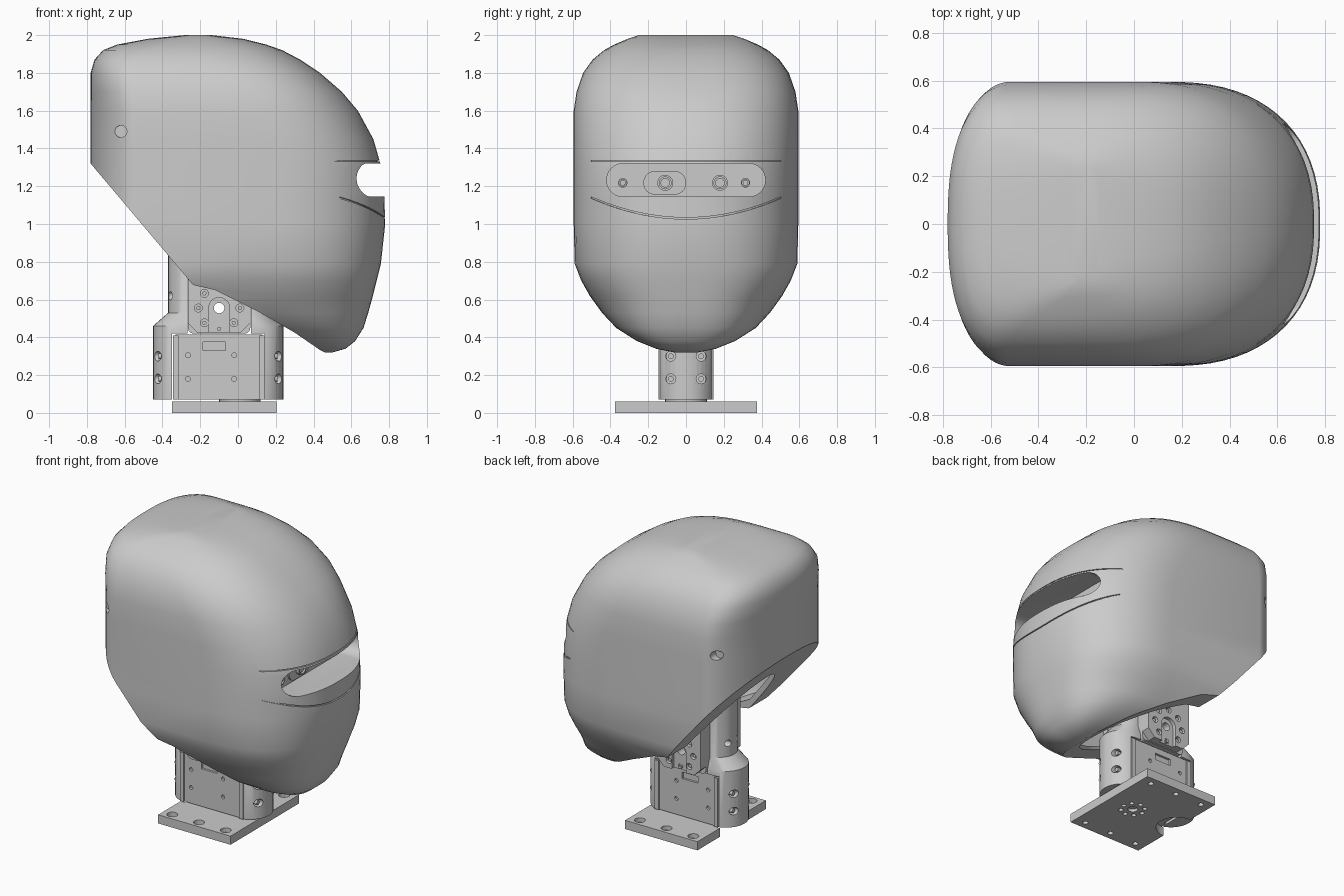
import bpy, bmesh
from math import sin, cos, pi
from mathutils import Vector

if "Cube" in bpy.data.objects:
    bpy.data.objects.remove(bpy.data.objects["Cube"])

GREY = (0.6, 0.6, 0.6, 1)
mat = bpy.data.materials.new("plain grey")
mat.use_nodes = True
mat.diffuse_color = GREY
mat.node_tree.nodes["Principled BSDF"].inputs["Base Color"].default_value = GREY


def finish(name, bm):
    bmesh.ops.recalc_face_normals(bm, faces=bm.faces[:])
    mesh = bpy.data.meshes.new(name)
    bm.to_mesh(mesh)
    bm.free()
    mesh.materials.append(mat)
    obj = bpy.data.objects.new(name, mesh)
    bpy.context.collection.objects.link(obj)
    return obj


def loft(bm, loops):
    """Skin a stack of equal loops and cap both ends."""
    rings = [[bm.verts.new(p) for p in loop] for loop in loops]
    for a, b in zip(rings, rings[1:]):
        for i in range(len(a)):
            j = (i + 1) % len(a)
            bm.faces.new((a[i], a[j], b[j], b[i]))
    bm.faces.new(rings[0])
    bm.faces.new(rings[-1])


def solid(name, outlines, axis, lo, hi):
    """Extrude flat outlines along an axis."""
    place = {"x": lambda u, v, h: (h, u, v),
             "y": lambda u, v, h: (u, h, v),
             "z": lambda u, v, h: (u, v, h)}[axis]
    bm = bmesh.new()
    for pts in outlines:
        loft(bm, [[place(u, v, h) for u, v in pts] for h in (lo, hi)])
    return finish(name, bm)


def circle(u, v, r, n=20, rv=None):
    return [(u + r * cos(2 * pi * i / n), v + (rv or r) * sin(2 * pi * i / n)) for i in range(n)]


def rounded(u0, u1, v0, v1, r, n=8):
    pts = []
    corners = ((u1 - r, v1 - r), (u0 + r, v1 - r), (u0 + r, v0 + r), (u1 - r, v0 + r))
    for k, (cu, cv) in enumerate(corners):
        for i in range(n + 1):
            a = (k + i / n) * pi / 2
            pts.append((cu + r * cos(a), cv + r * sin(a)))
    return pts


def rect(u0, u1, v0, v1):
    return [(u0, v0), (u1, v0), (u1, v1), (u0, v1)]


def cut(obj, *cutters):
    for c in cutters:
        m = obj.modifiers.new("cut", "BOOLEAN")
        m.operation, m.solver, m.object = "DIFFERENCE", "EXACT", c
    bpy.context.view_layer.update()
    mesh = bpy.data.meshes.new_from_object(obj.evaluated_get(bpy.context.evaluated_depsgraph_get()))
    obj.modifiers.clear()
    obj.data = mesh
    for c in cutters:
        bpy.data.objects.remove(c)


# Head levels: height, back, front, half width
LEVELS = [
    (.32, .42, .5, .06), (.34, .34, .57, .16), (.38, .2, .62, .26), (.45, .01, .665, .37),
    (.53, -.3, .69, .445), (.62, -.55, .715, .51), (.7, -.7, .735, .555), (.79, -.78, .757, .59),
    (1, -.78, .78, .595), (1.15, -.78, .775, .595), (1.3, -.78, .76, .595), (1.45, -.78, .717, .595),
    (1.6, -.78, .635, .595), (1.7, -.78, .55, .58), (1.8, -.78, .435, .545), (1.87, -.76, .33, .495),
    (1.92, -.715, .235, .435), (1.95, -.64, .15, .38), (1.98, -.48, .03, .31), (2, -.28, -.14, .25)]


def level(z):
    for a, b in zip(LEVELS, LEVELS[1:]):
        if z <= b[0]:
            t = (z - a[0]) / (b[0] - a[0])
            return [p + (q - p) * t for p, q in zip(a, b)][1:]
    return LEVELS[-1][1:]


def bluntness(z):
    return 2.35 + max(0, z - 1.6) * 2 + max(0, min(1 - z, .3))


def outline(z, n=72):
    back, front, w = level(z)
    span = front - back
    deep_f, deep_b = min(.63, .6 * span), min(.26, .4 * span)
    front_power = 2 / bluntness(z)
    back_power = 2 / (2.05 + max(0, z - 1.6) * 2)
    pts = []
    for i in range(n):
        a = 2 * pi * (i + .5) / n
        c, s = cos(a), sin(a)
        power = front_power if c > 0 else back_power
        x = front - deep_f + deep_f * c ** power if c > 0 else back + deep_b - deep_b * (-c) ** power
        pts.append((x, w * abs(s) ** power * (1 if s > 0 else -1), z))
    return pts


def front_x(z, y):
    back, front, w = level(z)
    deep, p = min(.63, .6 * (front - back)), bluntness(z)
    return front - deep + deep * (1 - abs(y / w) ** p) ** (1 / p)


def trimmed(name, loops, lift):
    """Loft the head form and slice it along the nape and under the jaw."""
    bm = bmesh.new()
    loft(bm, loops)
    for x0, z0, x1, z1 in ((-.78, 1.32, -.24, .68), (-.24, .68, .46, .32)):
        res = bmesh.ops.bisect_plane(bm, geom=bm.verts[:] + bm.edges[:] + bm.faces[:],
                                     plane_co=(x0, 0, z0 + lift),
                                     plane_no=Vector((z0 - z1, 0, x1 - x0)), clear_inner=True)
        edges = [e for e in res["geom_cut"] if isinstance(e, bmesh.types.BMEdge)]
        bmesh.ops.holes_fill(bm, edges=edges, sides=0)
    return finish(name, bm)


def groove(height, half):
    """Thin seam cutter that follows the face."""
    bm = bmesh.new()
    loops = []
    for i in range(33):
        y = -.5 + i / 32
        z = height(y)
        x = front_x(z, y)
        loops.append([(x + .03, y * 1.02, z + half), (x - .012, y, z + half),
                      (x - .012, y, z - half), (x + .03, y * 1.02, z - half)])
    loft(bm, loops)
    return finish("seam_cutter", bm)


# Head shell: hollow behind the face, arched jaw edge, open neck, visor slot and seams
head = trimmed("head_shell", [outline(lv[0]) for lv in LEVELS], 0)
inner = [[(min(.93 * (x + .1) - .1, .48), y * .93, .32 + (z - .32) * .965)
          for x, y, z in outline(lv[0])] for lv in LEVELS]
jaw_arch = [(-.25, .68), (-.12, .65), (.1, .54), (.3, .425), (.45, .322), (.2, .2), (-.25, .2)]
cut(head,
    trimmed("cavity_cutter", inner, .06),
    solid("jaw_cutter", [jaw_arch], "y", -1, 1),
    solid("visor_cutter", [rounded(-.42, .42, 1.145, 1.32, .087)], "x", .54, 1),
    solid("neck_cutter", [circle(-.13, 0, .49, 48, .36)], "z", 0, 1.3),
    solid("right_hole_cutter", [circle(-.62, 1.49, .032)], "y", -1, -.515),
    solid("left_hole_cutter", [circle(-.62, 1.49, .032)], "y", .515, 1),
    groove(lambda y: 1.334, .003), groove(lambda y: 1.03 + .44 * y * y, .004))

# Sensors behind the visor
solid("sensor_plate", [rounded(-.225, 0, 1.155, 1.28, .06)], "x", .53, .55)
for i, (y, r) in enumerate(((-.335, .025), (-.11, .042), (.18, .042), (.315, .025))):
    ring = solid(f"lens_ring_{i}", [circle(y, 1.218, r, 24)], "x", .53, .575)
    cut(ring, solid("lens_cutter", [circle(y, 1.218, r * .75, 24)], "x", .56, .6))
    solid(f"lens_{i}", [circle(y, 1.218, r * .6, 16)], "x", .53, .568)

# Base plate with counterbored mounting holes, a hub and a notch behind the neck
base = solid("base_plate", [rect(-.35, .205, -.375, .375)], "z", 0, .06)
mounts = [(x, y) for x in (-.28, -.075, .13) for y in (-.32, .32)]
cut(base,
    solid("mount_cutter", [circle(x, y, .018) for x, y in mounts], "z", -1, 1),
    solid("counterbore_cutter", [circle(x, y, .035) for x, y in mounts], "z", .03, 1),
    solid("notch_cutter", [circle(-.35, 0, .13, 32)], "z", -1, 1),
    solid("hub_cutter", [circle(.01 + .075 * cos(k * pi / 4), .075 * sin(k * pi / 4), .015, 12)
                         for k in range(8)] + [circle(.01, 0, .032)], "z", -1, .02))
solid("base_hub", [circle(.01, 0, .11, 32)], "z", .05, .08)

# Neck housing: rounded lower column tapering to a slimmer upper one
bm = bmesh.new()
loft(bm, [[(u, v, z) for u, v in rounded(x0, x1, -r, r, r - .001)]
          for z, x0, x1, r in ((.07, -.45, .24, .145), (.46, -.45, .24, .145),
                               (.53, -.37, .18, .12), (1.1, -.37, .18, .12))])
housing = finish("neck_housing", bm)
cut(housing,
    solid("motor_bay_cutter", [rect(-.35, .14, .05, .42)], "y", -1, 1),
    solid("servo_bay_cutter", [rect(-.268, .068, .4, 1.2)], "y", -1, 1),
    solid("end_screw_cutter", [circle(y, z, .026) for y in (-.08, .08) for z in (.18, .3)], "x", -1, 1),
    solid("upper_screw_cutter", [circle(y, .62, .022) for y in (-.05, .05)], "x", -1, -.3))
for x, side in ((-.4, "back"), (.19, "front")):
    solid(f"{side}_screws", [circle(y, z, .015) for y in (-.08, .08) for z in (.18, .3)],
          "x", x - .02, x + .02)

# Lower motor
motor = solid("lower_motor", [rect(-.33, .13, .07, .415)], "y", -.135, .135)
for s, side in ((-1, "right"), (1, "left")):
    spots = [circle(x, z, .013, 12) for x in (-.265, -.02) for z in (.18, .305)]
    cut(motor, solid("motor_socket_cutter", spots + [rect(-.185, -.065, .33, .375)],
                     "y", s * .12, s * .3))
    solid(f"{side}_motor_rails", [rect(-.345, -.315, .07, .41), rect(.11, .14, .07, .41)],
          "y", s * .1, s * .145)

# Upper servo with side brackets, a ring of screw holes and a through axle
servo = solid("upper_servo", [rounded(-.265, .065, .42, 1.05, .03)], "y", -.16, .16)
around = [(-.1 + .11 * cos(k * pi / 4), .555 + .11 * sin(k * pi / 4)) for k in range(8)]
cut(servo, solid("axle_cutter", [circle(-.1, .555, .028)], "y", -1, 1))
for s, side in ((-1, "right"), (1, "left")):
    plate = solid(f"{side}_servo_bracket", [rounded(-.265, .065, .425, 1, .05, 1)],
                  "y", s * .15, s * .22)
    cut(plate,
        solid("ring_cutter", [circle(u, v, .021, 14) for u, v in around], "y", s * .19, s * .4),
        solid("arch_cutter", [rounded(-.155, -.045, .35, .61, .054)], "y", s * .195, s * .4),
        solid("bracket_axle_cutter", [circle(-.1, .555, .028)], "y", -1, 1))
    solid(f"{side}_ring_screws", [circle(u, v, .011, 10) for u, v in around], "y", s * .17, s * .21)

# Smooth shading with sharp edges kept
bpy.ops.object.select_all(action="DESELECT")
for obj in bpy.context.collection.objects:
    if obj.type == "MESH" and mat.name in obj.data.materials:
        obj.select_set(True)
        bpy.context.view_layer.objects.active = obj
bpy.ops.object.shade_smooth_by_angle(angle=.6)
